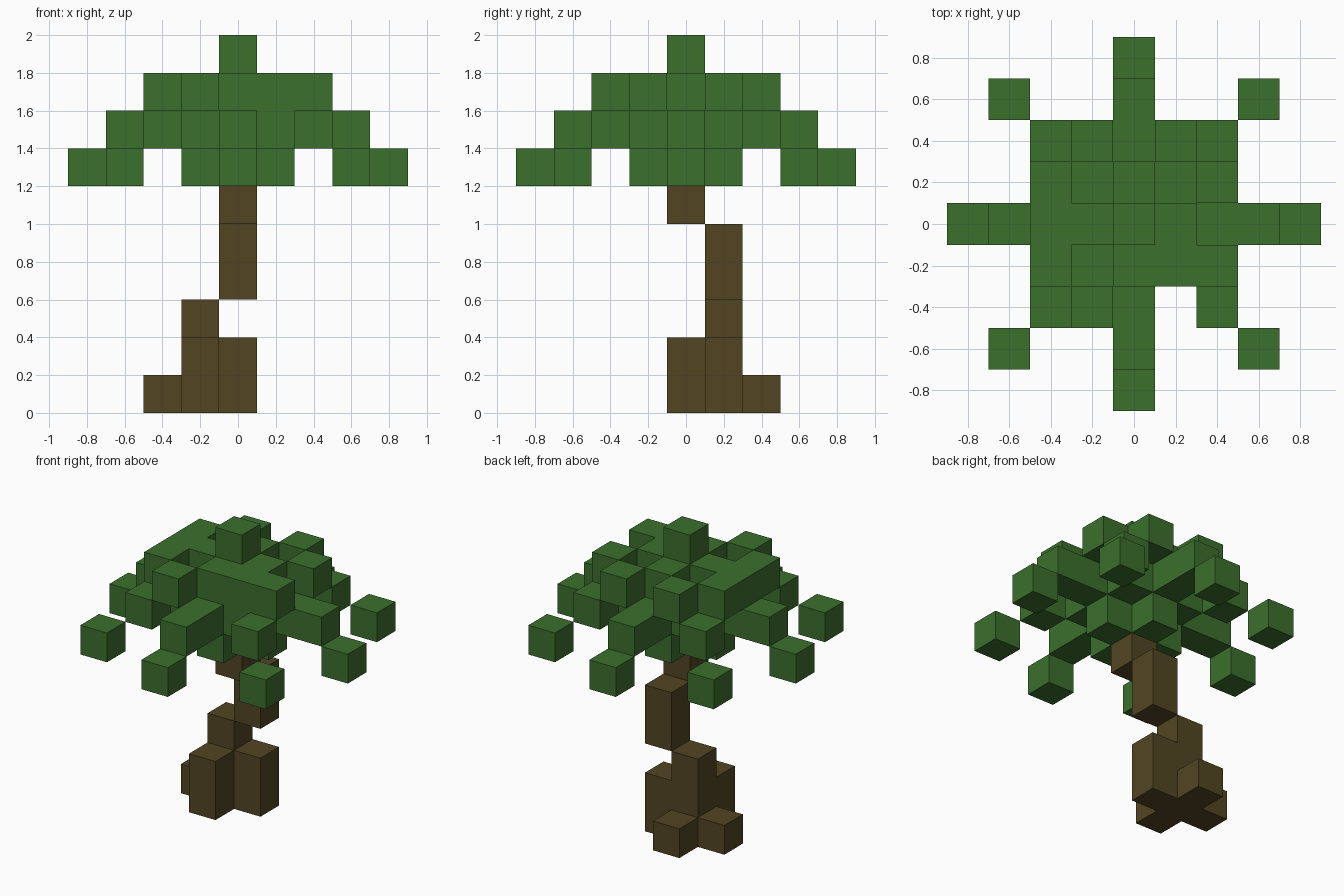
import bpy
import bmesh
from mathutils import Vector

S = 0.2  # edge length of one block

if "Cube" in bpy.data.objects:
    bpy.data.objects.remove(bpy.data.objects["Cube"], do_unlink=True)


def material(name, rgb):
    m = bpy.data.materials.new(name)
    m.use_nodes = True
    m.diffuse_color = (*rgb, 1)
    m.node_tree.nodes["Principled BSDF"].inputs["Base Color"].default_value = (*rgb, 1)
    return m


def block_mesh(name, cells, mat):
    """Join unit blocks into one shell, keeping only the exposed faces."""
    bm = bmesh.new()
    for cell in sorted(cells):
        c = Vector(cell)
        for axis in range(3):
            for sign in (-1, 1):
                n = Vector((0, 0, 0))
                n[axis] = sign
                if tuple(int(v) for v in c + n) in cells:
                    continue
                u = Vector((0, 0, 0))
                u[(axis + 1) % 3] = 0.5
                v = n.cross(u)
                mid = c + n / 2 + Vector((0, 0, 0.5))
                corners = (mid - u - v, mid + u - v, mid + u + v, mid - u + v)
                bm.faces.new([bm.verts.new(p * S) for p in corners])
    bmesh.ops.remove_doubles(bm, verts=bm.verts, dist=0.001)
    mesh = bpy.data.meshes.new(name)
    bm.to_mesh(mesh)
    bm.free()
    mesh.materials.append(mat)
    obj = bpy.data.objects.new(name, mesh)
    bpy.context.collection.objects.link(obj)


def four_arms(r, k):
    return {(r, 0, k), (-r, 0, k), (0, r, k), (0, -r, k)}


def four_corners(a, b, k):
    return {(sx * a, sy * b, k) for sx in (-1, 1) for sy in (-1, 1)}


bark = material("bark_brown", (0.084, 0.060, 0.016))
leaf = material("leaf_green", (0.045, 0.162, 0.026))

# Trunk: roots around a short stump, then a stepped stem
trunk = {(-1, 1, k) for k in range(3)}
trunk |= {(x, y, k) for x, y in ((0, 1), (-1, 0)) for k in range(2)}
trunk |= {(-2, 1, 0), (-1, 2, 0)}
trunk |= {(0, 1, 3), (0, 1, 4), (0, 0, 5)}
block_mesh("trunk", trunk, bark)

# Lowest crown layer: cross in the middle, drooping tips around it
crown = {(0, 0, 6)} | four_arms(1, 6) | four_arms(4, 6) | four_corners(3, 3, 6)
# Middle layer: square core, long arms and loose corner blocks
crown |= {(x, y, 7) for x in (-1, 0, 1) for y in (-1, 0, 1)}
crown |= four_arms(2, 7) | four_arms(3, 7) | four_corners(2, 2, 7)
# Upper layer: cross with a broken ring, and the tip on top
crown |= {(0, 0, 8), (0, 0, 9)} | four_arms(1, 8)
crown |= four_corners(2, 1, 8) | four_corners(1, 2, 8)
crown -= {(1, -2, 8)}
crown |= {(1, -1, 8), (-2, 0, 8)}
block_mesh("leaf_crown", crown, leaf)
